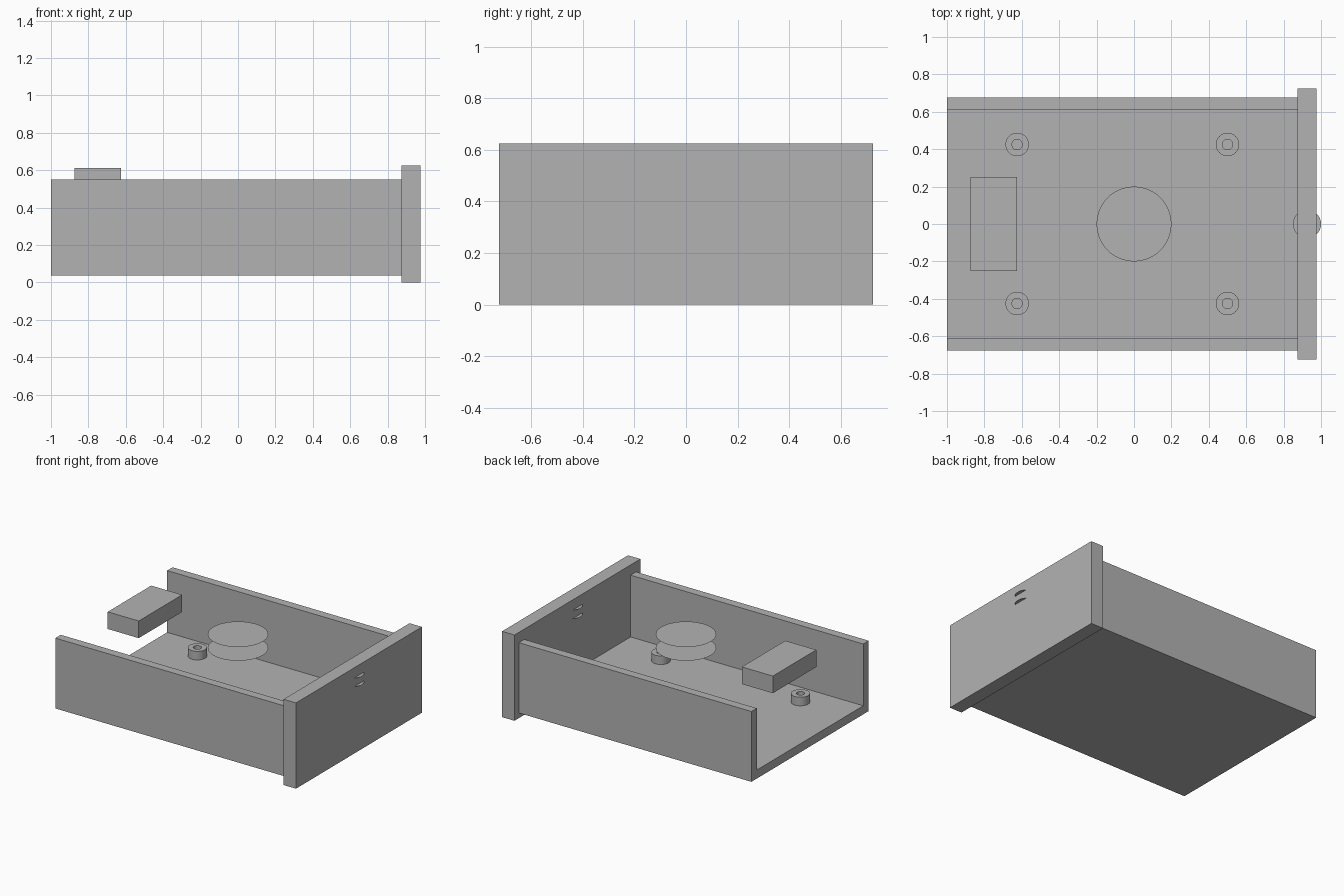
import bpy, bmesh, math
from mathutils import Matrix, Vector

cube = bpy.data.objects.get("Cube")
if cube:
    bpy.data.objects.remove(cube, do_unlink=True)

grey = bpy.data.materials.new("plain grey")
grey.use_nodes = True
grey.diffuse_color = (0.45, 0.45, 0.45, 1)
grey.node_tree.nodes["Principled BSDF"].inputs["Base Color"].default_value = grey.diffuse_color


def finish(name, bm, location=(0, 0, 0)):
    mesh = bpy.data.meshes.new(name)
    bm.to_mesh(mesh)
    bm.free()
    mesh.materials.append(grey)
    obj = bpy.data.objects.new(name, mesh)
    obj.location = location
    bpy.context.collection.objects.link(obj)
    return obj


def box(name, low, high):
    low, high = Vector(low), Vector(high)
    bm = bmesh.new()
    bmesh.ops.create_cube(bm, size=1)
    bmesh.ops.scale(bm, vec=high - low, verts=bm.verts)
    bmesh.ops.translate(bm, vec=(low + high) / 2, verts=bm.verts)
    return finish(name, bm)


def disc_pair(name, x, radius, bottom, top):
    """Two thin parallel discs, one above the other."""
    bm = bmesh.new()
    for z in (bottom, top):
        bmesh.ops.create_circle(bm, cap_ends=True, segments=64, radius=radius,
                                matrix=Matrix.Translation((x, 0, z)))
    return finish(name, bm)


def standoff(name, x, y, z):
    """Round post with a blind screw hole, turned from a profile."""
    outer, hole, height = 0.0625, 0.0275, 0.0625
    profile = [(outer, 0), (outer, height), (hole, height), (hole, 0)]
    bm = bmesh.new()
    verts = [bm.verts.new((r, 0, h)) for r, h in profile]
    edges = [bm.edges.new(pair) for pair in zip(verts, verts[1:])]
    bmesh.ops.spin(bm, geom=verts + edges, cent=(0, 0, 0), axis=(0, 0, 1),
                   angle=math.tau, steps=48)
    bmesh.ops.remove_doubles(bm, verts=bm.verts, dist=0.0001)
    bmesh.ops.recalc_face_normals(bm, faces=bm.faces)
    obj = finish(name, bm, (x, y, z))
    bpy.ops.object.select_all(action="DESELECT")
    obj.select_set(True)
    bpy.context.view_layer.objects.active = obj
    bpy.ops.object.shade_smooth_by_angle(angle=math.radians(35))


# Open tray: one U-shaped section run along x
back, front, half, wall = -1.0, 0.875, 0.675, 0.0625
bottom, floor, rim = 0.0375, 0.1, 0.55
inner = half - wall
section = [(-half, bottom), (half, bottom), (half, rim), (inner, rim),
           (inner, floor), (-inner, floor), (-inner, rim), (-half, rim)]
bm = bmesh.new()
face = bm.faces.new([bm.verts.new((back, y, z)) for y, z in section])
run = bmesh.ops.extrude_face_region(bm, geom=[face], use_keep_orig=True)
moved = [v for v in run["geom"] if isinstance(v, bmesh.types.BMVert)]
bmesh.ops.translate(bm, vec=(front - back, 0, 0), verts=moved)
bmesh.ops.recalc_face_normals(bm, faces=bm.faces)
finish("tray", bm)

# End plate, larger than the tray section
box("end_plate", (front, -0.725, 0), (0.975, 0.725, 0.625))

# Raised block near the open end
box("raised_block", (-0.875, -0.25, 0.4875), (-0.625, 0.25, 0.6125))

# Circuit board posts
for x, end in ((-0.625, "back"), (0.5, "front")):
    for y, side in ((-0.425, "right"), (0.425, "left")):
        standoff(f"standoff_{end}_{side}", x, y, floor)

# Centre discs and the small discs passing through the end plate
disc_pair("centre_discs", 0, 0.2, 0.4875, 0.5875)
disc_pair("plate_discs", 0.925, 0.075, 0.4875, 0.55)
